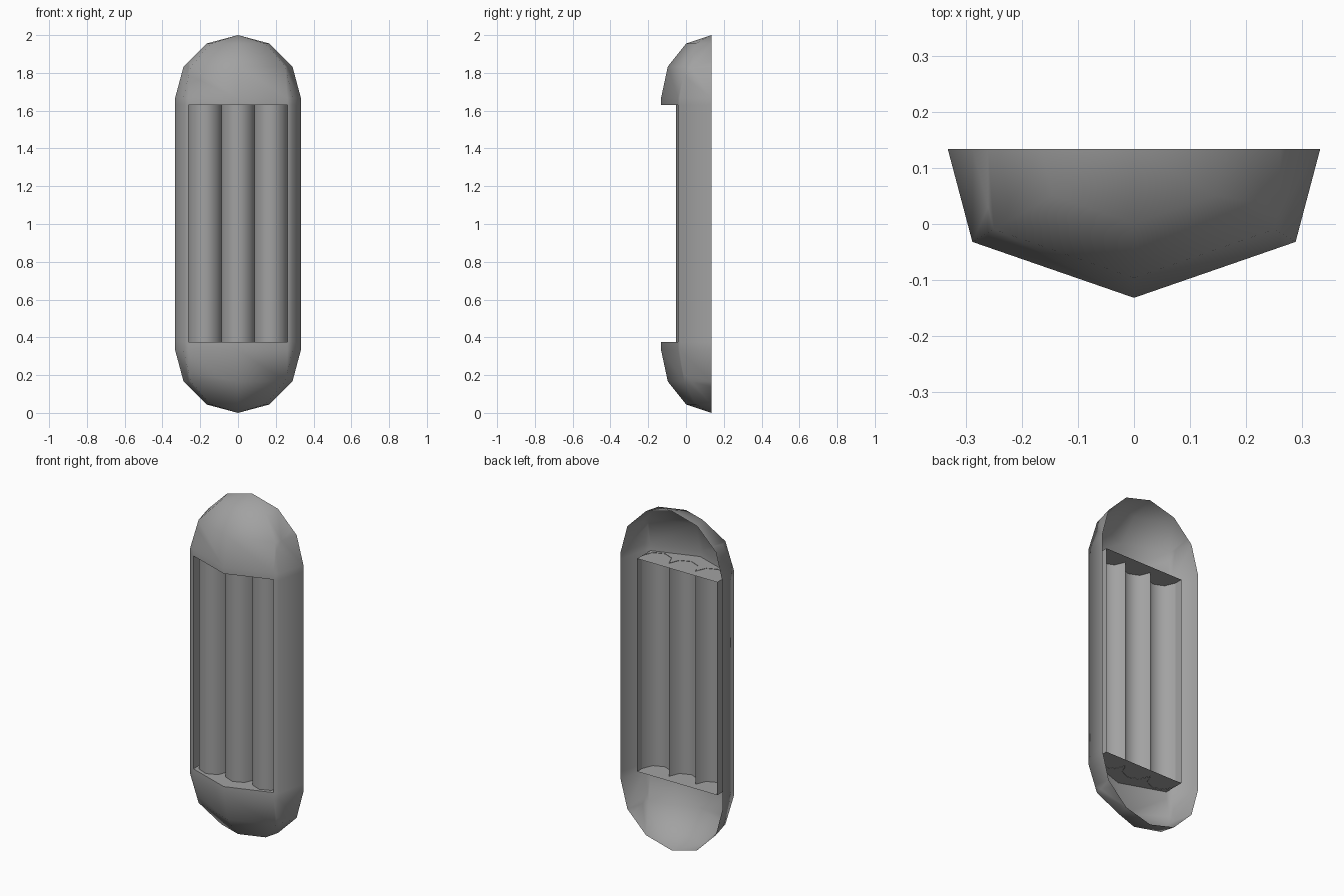
import bpy, bmesh
from math import sin, cos, pi, radians
from mathutils import Vector

cube = bpy.data.objects.get("Cube")
if cube:
    bpy.data.objects.remove(cube)

R = 0.333                     # capsule radius
BACK = 0.134                  # plane of the open back
HALF_W, Z_LOW, Z_HIGH = 0.261, 0.375, 1.63   # window
LINING_BACK = 0.082
TUBE_R, TUBE_Y = 0.087, 0.035

grey = bpy.data.materials.new("plain_grey")
grey.use_nodes = True
colour = (0.36, 0.36, 0.36, 1)
grey.diffuse_color = colour
grey.node_tree.nodes["Principled BSDF"].inputs["Base Color"].default_value = colour


def make_object(name, bm, smooth):
    mesh = bpy.data.meshes.new(name)
    for f in bm.faces:
        f.smooth = smooth
    bm.to_mesh(mesh)
    bm.free()
    mesh.materials.append(grey)
    obj = bpy.data.objects.new(name, mesh)
    bpy.context.collection.objects.link(obj)
    return obj


def loft(bm, rings, closed=False):
    """Join consecutive rows of points with quads."""
    rows = [[bm.verts.new(p) for p in ring] for ring in rings]
    for a, b in zip(rows, rows[1:]):
        n = len(a)
        for i in range(n if closed else n - 1):
            j = (i + 1) % n
            bm.faces.new((a[i], a[j], b[j], b[i]))
    return rows


# Half-capsule shell, open at the back
section = [(-R, 0), (-0.289, 0.166), (0, 0.266), (0.289, 0.166), (R, 0)]
levels = []
for k in (2, 1, 0):
    levels.append((R - R * sin(k * pi / 6), cos(k * pi / 6)))
levels += [(2 - z, s) for z, s in reversed(levels)]
bm = bmesh.new()
rows = loft(bm, [[(x * s, BACK - d * s, z) for x, d in section] for z, s in levels])
for row, z in ((rows[0], 0), (rows[-1], 2)):
    pole = bm.verts.new((0, BACK, z))
    for a, b in zip(row, row[1:]):
        bm.faces.new((a, b, pole) if z else (b, a, pole))

# Window cut through the front of the shell
for co, no in (((-HALF_W, 0, 0), (1, 0, 0)), ((HALF_W, 0, 0), (1, 0, 0)),
               ((0, 0, Z_LOW), (0, 0, 1)), ((0, 0, Z_HIGH), (0, 0, 1))):
    bmesh.ops.bisect_plane(bm, geom=bm.verts[:] + bm.edges[:] + bm.faces[:],
                           plane_co=co, plane_no=no, dist=1e-5)
inside = []
for f in bm.faces:
    c = f.calc_center_median()
    if abs(c.x) < HALF_W and Z_LOW < c.z < Z_HIGH:
        inside.append(f)
bmesh.ops.delete(bm, geom=inside, context='FACES')
make_object("shell", bm, True)

# Lining running back from the window edge
slope = (0.266 - 0.166) / 0.289
rim = [(x, BACK - 0.266 + slope * abs(x), z) for x, z in
       ((-HALF_W, Z_LOW), (0, Z_LOW), (HALF_W, Z_LOW),
        (HALF_W, Z_HIGH), (0, Z_HIGH), (-HALF_W, Z_HIGH))]
bm = bmesh.new()
loft(bm, [rim, [(x, LINING_BACK, z) for x, y, z in rim]], closed=True)
make_object("window_lining", bm, False)

# Three half-round tubes side by side
for name, cx in (("right_tube", -2 * TUBE_R), ("middle_tube", 0), ("left_tube", 2 * TUBE_R)):
    arc = [(cx - TUBE_R * cos(i * pi / 4), TUBE_Y - TUBE_R * sin(i * pi / 4)) for i in range(5)]
    bm = bmesh.new()
    loft(bm, [[(x, y, z) for x, y in arc] for z in (Z_LOW - 0.002, Z_HIGH + 0.002)])
    make_object(name, bm, True)
